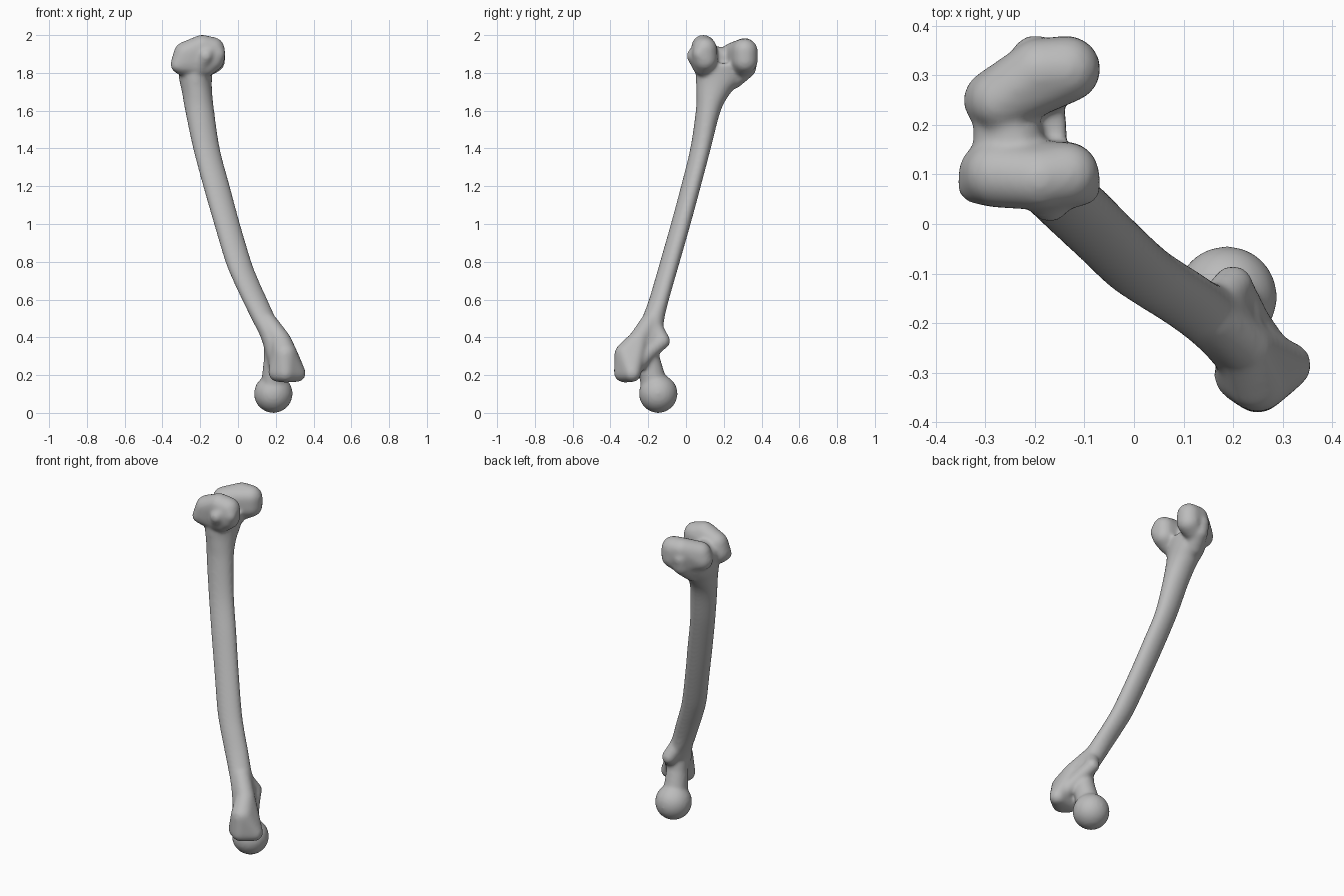
import bpy, bmesh, math
from mathutils import Vector, Matrix

cube = bpy.data.objects.get("Cube")
if cube:
    bpy.data.objects.remove(cube, do_unlink=True)

bone = bmesh.new()


def merge(part):
    """Add a closed part to the bone."""
    bmesh.ops.recalc_face_normals(part, faces=part.faces)
    mesh = bpy.data.meshes.new("part")
    part.to_mesh(mesh)
    part.free()
    bone.from_mesh(mesh)
    bpy.data.meshes.remove(mesh)


def hull(*balls):
    """Rounded lump wrapped around balls given as x, y, z, radius."""
    part = bmesh.new()
    for x, y, z, r in balls:
        bmesh.ops.create_icosphere(part, subdivisions=3, radius=r,
                                   matrix=Matrix.Translation((x, y, z)))
    if len(balls) > 1:
        res = bmesh.ops.convex_hull(part, input=part.verts)
        junk = set(res["geom_interior"]) | set(res["geom_unused"])
        bmesh.ops.delete(part, geom=[v for v in junk if isinstance(v, bmesh.types.BMVert)],
                         context="VERTS")
        # Drop any sphere faces left inside the wrapping
        keep = set(f for f in res["geom"] if isinstance(f, bmesh.types.BMFace))
        spare = [f for f in part.faces if f not in keep]
        bmesh.ops.delete(part, geom=spare, context="FACES")
    merge(part)


def spline(a, b, c, d, t):
    """Smooth step between stations b and c."""
    return [0.5 * (2 * q + (r - p) * t + (2 * p - 5 * q + 4 * r - s) * t * t
                   + (3 * q - p - 3 * r + s) * t ** 3) for p, q, r, s in zip(a, b, c, d)]


def loft(stations, steps=6, sides=40):
    """Tube through ellipses given as x, y, z, radius x, radius y, turn."""
    ends = [stations[0]] + stations + [stations[-1]]
    rows = [spline(*ends[i:i + 4], k / steps)
            for i in range(len(stations) - 1) for k in range(steps)] + [stations[-1]]
    part = bmesh.new()
    rings = []
    for x, y, z, rx, ry, turn in rows:
        spin = Matrix.Rotation(math.radians(turn), 3, "Z")
        ring = []
        for k in range(sides):
            a = math.tau * k / sides
            offset = spin @ Vector((rx * math.cos(a), ry * math.sin(a), 0))
            ring.append(part.verts.new(Vector((x, y, z)) + offset))
        rings.append(ring)
    for low, high in zip(rings, rings[1:]):
        for k in range(sides):
            n = (k + 1) % sides
            part.faces.new((low[k], low[n], high[n], high[k]))
    part.faces.new(rings[0])
    part.faces.new(rings[-1])
    merge(part)


# Shaft, flaring towards the knee end
loft([
    (.21, -.23, .24, .05, .06, 0),
    (.21, -.235, .3, .06, .075, 0),
    (.183, -.203, .4, .063, .078, 0),
    (.135, -.174, .5, .065, .06, 8),
    (.088, -.143, .6, .068, .052, 15),
    (.042, -.114, .7, .069, .051, 15),
    (.002, -.085, .8, .07, .051, 15),
    (-.058, -.028, 1, .07, .051, 15),
    (-.114, .026, 1.2, .072, .051, 15),
    (-.167, .077, 1.4, .072, .053, 15),
    (-.203, .118, 1.6, .077, .066, 8),
    (-.217, .148, 1.7, .08, .093, 0),
    (-.225, .179, 1.77, .087, .127, 0),
    (-.225, .19, 1.85, .09, .14, 0),
])

# Front knee condyle and its side bump
hull((-.288, .102, 1.852, .067), (-.32, .078, 1.84, .037), (-.275, .1, 1.9, .067),
     (-.19, .092, 1.938, .064), (-.135, .1, 1.925, .065), (-.138, .1, 1.872, .067),
     (-.105, .074, 1.9, .038), (-.17, .095, 1.835, .055))
hull((-.17, .043, 1.89, .04), (-.2, .09, 1.83, .052), (-.15, .08, 1.92, .05))

# Back knee condyle and its side bump
hull((-.135, .313, 1.915, .067), (-.135, .313, 1.865, .067), (-.19, .31, 1.92, .065),
     (-.282, .25, 1.86, .063), (-.27, .25, 1.9, .062), (-.18, .3, 1.835, .06))
hull((-.2, .332, 1.88, .05), (-.2, .32, 1.825, .052), (-.22, .25, 1.77, .055))

# Groove surface joining the condyles
hull((-.27, .1, 1.865, .055), (-.27, .25, 1.865, .055),
     (-.245, .18, 1.88, .06), (-.24, .18, 1.8, .065))

# Ball head and neck of the hip end
hull((.187, -.147, .102, .103))
hull((.187, -.155, .11, .07), (.188, -.185, .17, .059), (.196, -.197, .28, .06))
hull((.196, -.197, .28, .06), (.2, -.21, .36, .063))

# Large outer knob, blending up into the shaft
hull((.312, -.285, .21, .047), (.25, -.33, .213, .052), (.213, -.305, .215, .052),
     (.24, -.285, .35, .056), (.25, -.315, .31, .064), (.225, -.25, .385, .055))
hull((.225, -.25, .385, .055), (.155, -.188, .48, .052))

# Small inner knob and the crest leading to it
hull((.2, -.125, .38, .042), (.18, -.16, .42, .046), (.165, -.17, .46, .043))
hull((.2, -.125, .378, .04), (.235, -.2, .32, .042))
hull((.235, -.2, .32, .042), (.275, -.265, .25, .045))

# Fuse the parts into one smooth surface
mesh = bpy.data.meshes.new("thigh_bone")
bone.to_mesh(mesh)
bone.free()
obj = bpy.data.objects.new("thigh_bone", mesh)
bpy.context.collection.objects.link(obj)

remesh = obj.modifiers.new("fuse", "REMESH")
remesh.mode = "VOXEL"
remesh.voxel_size = 0.009
remesh.use_smooth_shade = True
smooth = obj.modifiers.new("soften", "SMOOTH")
smooth.factor = 0.5
smooth.iterations = 12

# Grey bone colour
grey = bpy.data.materials.new("bone_grey")
grey.use_nodes = True
colour = (.5, .5, .5, 1)
grey.diffuse_color = colour
shader = grey.node_tree.nodes["Principled BSDF"]
shader.inputs["Base Color"].default_value = colour
shader.inputs["Roughness"].default_value = 0.7
mesh.materials.append(grey)
for face in mesh.polygons:
    face.use_smooth = True
